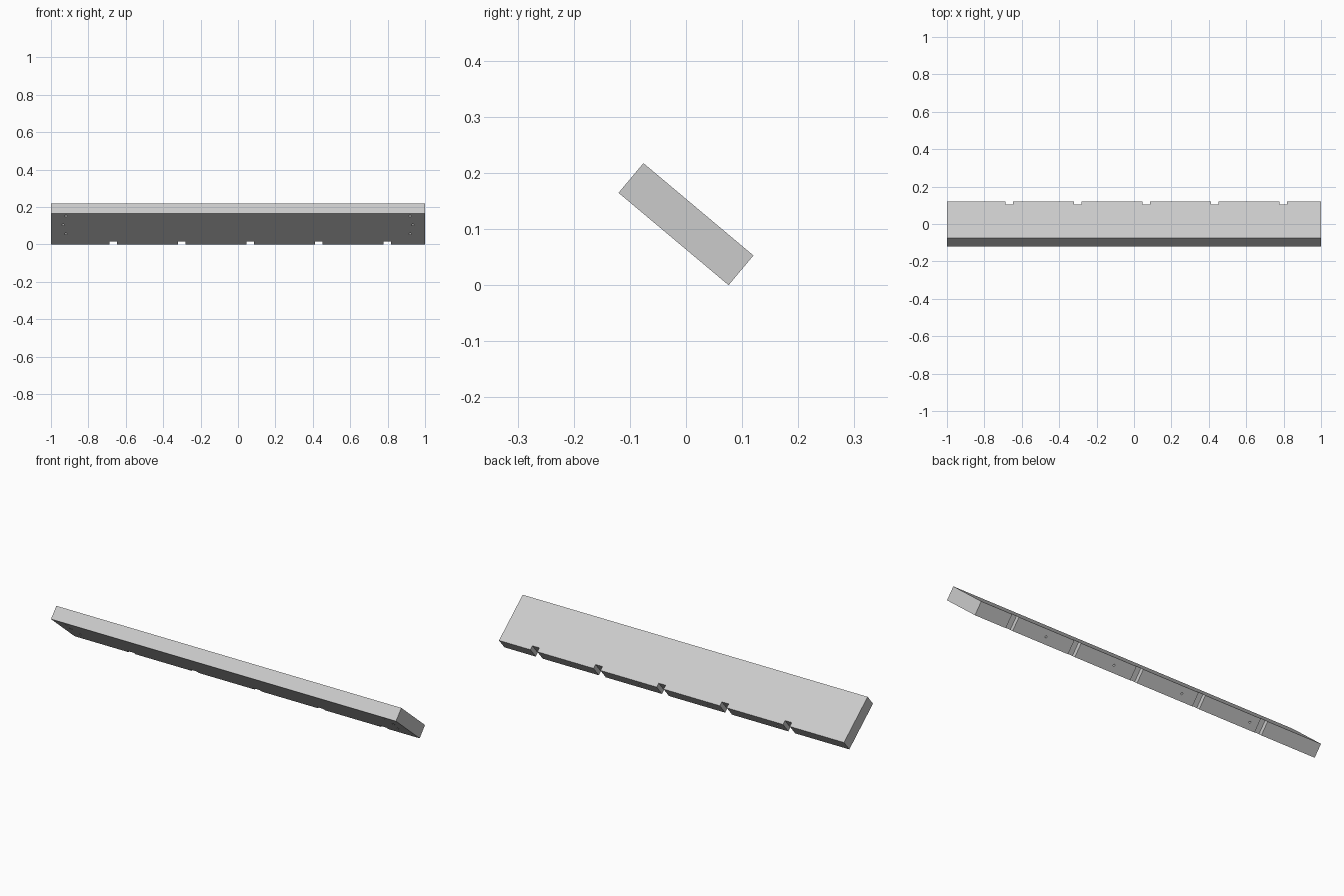
import bpy, bmesh, math
from mathutils import Matrix, Vector

cube = bpy.data.objects.get("Cube")
if cube:
    bpy.data.objects.remove(cube, do_unlink=True)

LENGTH, WIDTH, THICK = 2.0, 0.256, 0.069
TILT = math.radians(40)
HEIGHT = WIDTH * math.sin(TILT) + THICK * math.cos(TILT)

grey = bpy.data.materials.new("light grey")
grey.use_nodes = True
colour = (0.6, 0.6, 0.6, 1)
grey.diffuse_color = colour
grey.node_tree.nodes["Principled BSDF"].inputs["Base Color"].default_value = colour


def add_box(bm, centre, size):
    bmesh.ops.create_cube(bm, size=1, matrix=Matrix.Translation(centre) @ Matrix.Diagonal((*size, 1)))


def add_drill(bm, centre, depth, radius, turn=Matrix()):
    bmesh.ops.create_cone(bm, cap_ends=True, segments=16, radius1=radius, radius2=radius,
                          depth=depth, matrix=Matrix.Translation(centre) @ turn)


def make_object(name, bm):
    mesh = bpy.data.meshes.new(name)
    bm.to_mesh(mesh)
    bm.free()
    mesh.materials.append(grey)
    obj = bpy.data.objects.new(name, mesh)
    bpy.context.collection.objects.link(obj)
    return obj


# Solid board, lying flat until it is tilted at the end
bm = bmesh.new()
add_box(bm, Vector((0, 0, 0)), (LENGTH, WIDTH, THICK))
board = make_object("board", bm)

# Cutters: edge notches, edge peg holes, and screw holes under both ends
bm = bmesh.new()
for i in range(5):
    add_box(bm, Vector((0.066 + 0.366 * (i - 2), WIDTH / 2, 0)), (0.04, 0.044, THICK * 2))
for x in (-0.6, -0.2, 0.2, 0.6):
    add_drill(bm, Vector((x, WIDTH / 2, 0)), 0.06, 0.005, Matrix.Rotation(math.pi / 2, 4, "X"))
for side in (-1, 1):
    for x, y in ((0.92, -0.108), (0.935, -0.034), (0.92, 0.041)):
        add_drill(bm, Vector((side * x, y, -THICK / 2)), 0.05, 0.007)
cutter = make_object("board_cutter", bm)
cutter.hide_render = True

# Cut the board and discard the cutter
cut = board.modifiers.new("cutouts", "BOOLEAN")
cut.operation = "DIFFERENCE"
cut.solver = "EXACT"
cut.object = cutter
bpy.context.view_layer.objects.active = board
board.select_set(True)
bpy.ops.object.modifier_apply(modifier=cut.name)
bpy.data.objects.remove(cutter, do_unlink=True)

# Tilt the board back and rest its lower edge on the ground
board.data.transform(Matrix.Translation((0, 0, HEIGHT / 2)) @ Matrix.Rotation(-TILT, 4, "X"))
